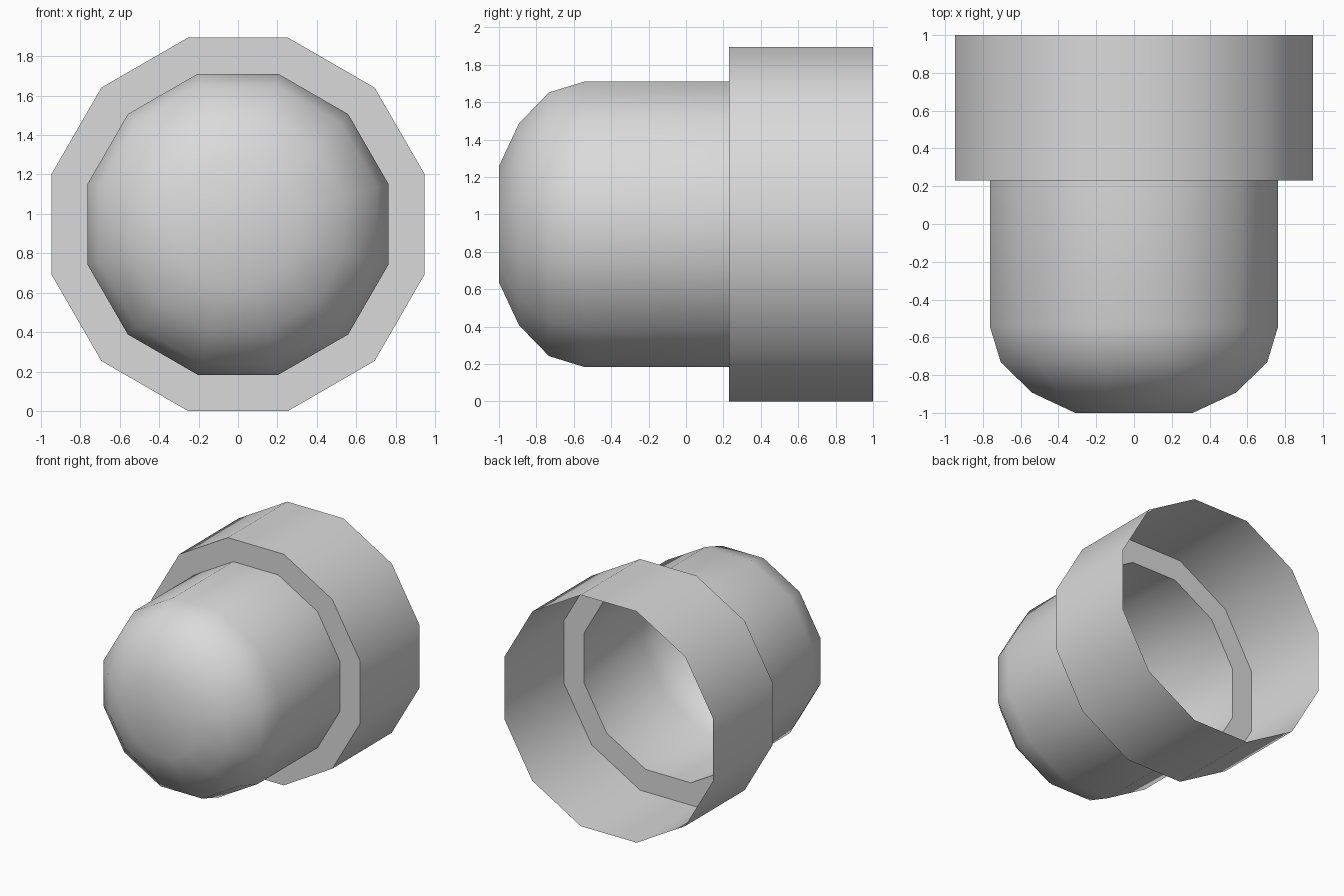
import bpy
import bmesh
from math import cos, sin, pi, radians

SIDES = 12
AXIS_Z = 0.947

if "Cube" in bpy.data.objects:
    bpy.data.objects.remove(bpy.data.objects["Cube"], do_unlink=True)

grey = bpy.data.materials.new("light grey")
grey.use_nodes = True
colour = (0.7, 0.7, 0.7, 1)
grey.diffuse_color = colour
grey.node_tree.nodes["Principled BSDF"].inputs["Base Color"].default_value = colour


def revolve(name, profile, cap_front=False):
    """Open shell around the y axis from (y, radius) pairs, front to back."""
    bm = bmesh.new()
    angles = [2 * pi * (i + 0.5) / SIDES for i in range(SIDES)]
    rings = [[bm.verts.new((r * cos(a), y, AXIS_Z + r * sin(a))) for a in angles]
             for y, r in profile]
    if cap_front:
        bm.faces.new(rings[0])
    for front, back in zip(rings, rings[1:]):
        for i in range(SIDES):
            j = (i + 1) % SIDES
            bm.faces.new((front[j], front[i], back[i], back[j]))
    mesh = bpy.data.meshes.new(name)
    bm.to_mesh(mesh)
    bm.free()
    mesh.materials.append(grey)
    obj = bpy.data.objects.new(name, mesh)
    bpy.context.collection.objects.link(obj)
    bpy.ops.object.select_all(action="DESELECT")
    obj.select_set(True)
    bpy.context.view_layer.objects.active = obj
    bpy.ops.object.shade_smooth_by_angle(angle=radians(40))
    return obj


TUBE_R, COLLAR_R = 0.79, 0.98
STEP_Y, BACK_Y, SHOULDER_Y = 0.23, 1.0, -0.543

# Rounded nose with a flat tip, running back into the narrow tube
nose = [(SHOULDER_Y - 0.495 * cos(t), TUBE_R * sin(t))
        for t in (k * pi / 8 for k in (1, 2, 3, 4))]
nose[0] = (-1.0, 0.322)
revolve("domed_tube", nose + [(STEP_Y, TUBE_R)], cap_front=True)

# Flat step and wide sleeve, open at the back
revolve("collar", [(STEP_Y, TUBE_R), (STEP_Y, COLLAR_R), (BACK_Y, COLLAR_R)])
